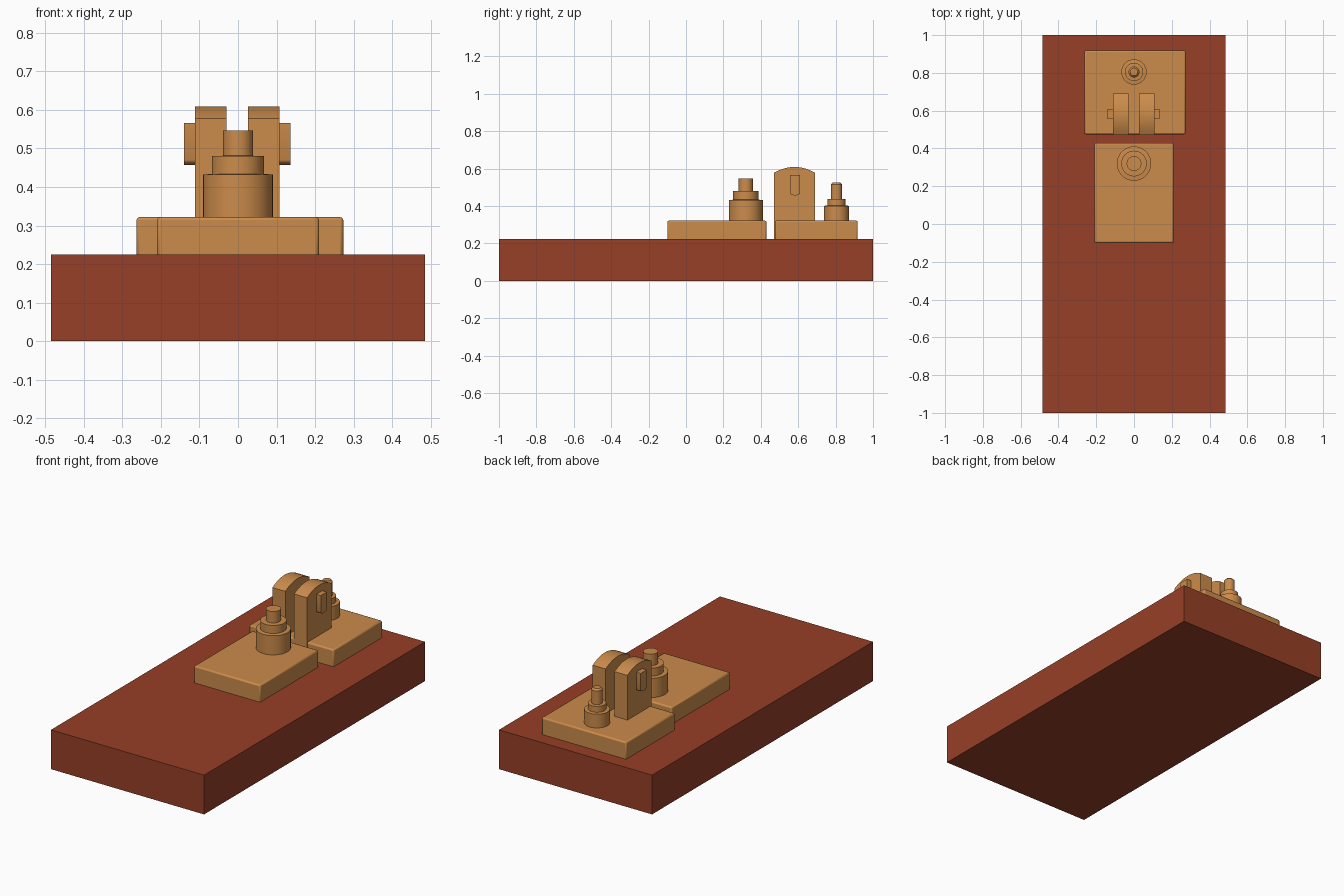
import bpy, bmesh, math

if "Cube" in bpy.data.objects:
    bpy.data.objects.remove(bpy.data.objects["Cube"])


def make_mat(name, rgb):
    m = bpy.data.materials.new(name)
    m.diffuse_color = (*rgb, 1)
    m.use_nodes = True
    m.node_tree.nodes["Principled BSDF"].inputs["Base Color"].default_value = m.diffuse_color
    return m


RED = make_mat("red brown wood", (0.31, 0.050, 0.020))
TAN = make_mat("warm brass", (0.60, 0.26, 0.070))


def finish(name, bm, mat, bevel=0):
    bmesh.ops.recalc_face_normals(bm, faces=bm.faces)
    me = bpy.data.meshes.new(name)
    bm.to_mesh(me)
    bm.free()
    ob = bpy.data.objects.new(name, me)
    bpy.context.collection.objects.link(ob)
    me.materials.append(mat)
    if bevel:
        b = ob.modifiers.new("soft_edges", 'BEVEL')
        b.width, b.segments, b.limit_method = bevel, 2, 'ANGLE'
    bpy.ops.object.select_all(action='DESELECT')
    bpy.context.view_layer.objects.active = ob
    ob.select_set(True)
    bpy.ops.object.shade_smooth_by_angle(angle=math.radians(35))
    return ob


def box(name, x0, x1, y0, y1, z0, z1, mat, bevel=0):
    bm = bmesh.new()
    bmesh.ops.create_cube(bm, size=1)
    for v in bm.verts:
        v.co = (x1 if v.co.x > 0 else x0, y1 if v.co.y > 0 else y0,
                z1 if v.co.z > 0 else z0)
    return finish(name, bm, mat, bevel)


def extrude_x(name, yz, x0, x1, mat):
    bm = bmesh.new()
    f = bm.faces.new([bm.verts.new((x0, y, z)) for y, z in yz])
    r = bmesh.ops.extrude_face_region(bm, geom=[f])
    for v in r["geom"]:
        if isinstance(v, bmesh.types.BMVert):
            v.co.x = x1
    return finish(name, bm, mat)


def lathe(name, y, profile, mat, n=32):
    bm = bmesh.new()
    rings = [[bm.verts.new((r * math.cos(2 * math.pi * i / n),
                            y + r * math.sin(2 * math.pi * i / n), z))
              for i in range(n)] for r, z in profile]
    for a, b in zip(rings, rings[1:]):
        for i in range(n):
            j = (i + 1) % n
            bm.faces.new((a[i], a[j], b[j], b[i]))
    bm.faces.new(rings[0][::-1])
    bm.faces.new(rings[-1])
    return finish(name, bm, mat)


# wooden base and the two metal plates
box("base_board", -0.485, 0.485, -1, 1, 0, 0.225, RED)
box("front_plate", -0.21, 0.21, -0.10, 0.43, 0.215, 0.322, TAN, 0.008)
box("rear_plate", -0.263, 0.273, 0.475, 0.918, 0.215, 0.322, TAN, 0.008)

# stepped terminal posts
lathe("front_post", 0.32, [(0.091, 0.31), (0.091, 0.432), (0.068, 0.434), (0.068, 0.48),
                           (0.039, 0.481), (0.039, 0.546)], TAN)
lathe("rear_post", 0.805, [(0.067, 0.31), (0.067, 0.401), (0.048, 0.403), (0.048, 0.437),
                           (0.029, 0.438), (0.029, 0.516), (0.02, 0.526)], TAN)

# two arched uprights
arch = [(0.471, 0.222), (0.69, 0.222)]
for i in range(13):
    t = 1 - i / 6
    arch.append((0.5805 + 0.1095 * t, 0.578 + 0.031 * (1 - t * t)))
extrude_x("left_upright", arch, -0.112, -0.03, TAN)
extrude_x("right_upright", arch, 0.026, 0.108, TAN)

# small side lugs with rounded lower ends
lug = [(0.61, 0.566), (0.555, 0.566)]
for i in range(9):
    a = math.pi * (1 + i / 8)
    lug.append((0.5825 + 0.0275 * math.cos(a), 0.470 + 0.013 * math.sin(a)))
extrude_x("left_lug", lug, -0.14, -0.105, TAN)
extrude_x("right_lug", lug, 0.10, 0.136, TAN)
